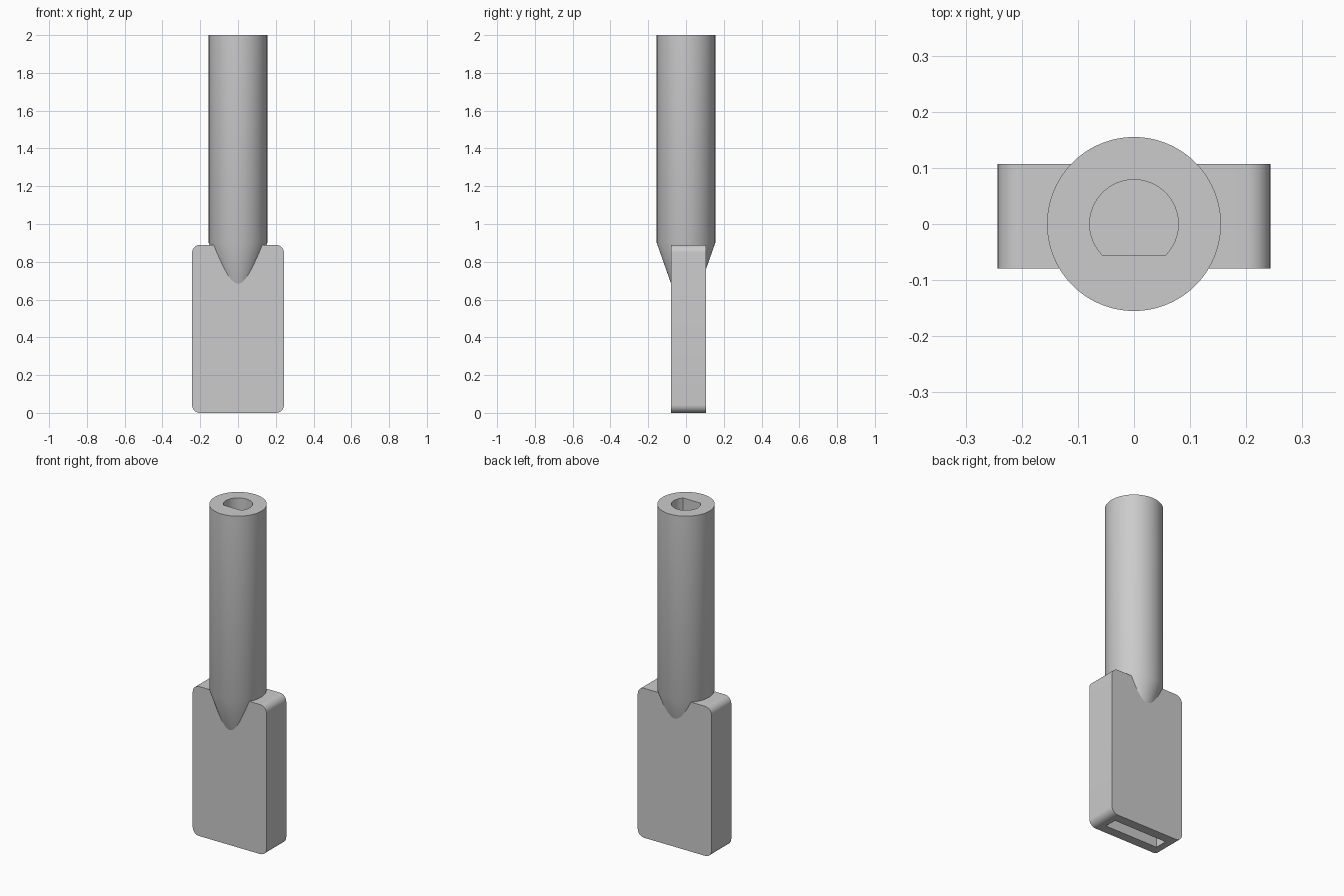
import bpy, bmesh, math
from mathutils import Vector

if "Cube" in bpy.data.objects:
    bpy.data.objects.remove(bpy.data.objects["Cube"])

# Single grey material
grey = bpy.data.materials.new("plain_grey")
grey.use_nodes = True
colour = (0.6, 0.6, 0.6, 1)
grey.diffuse_color = colour
grey.node_tree.nodes["Principled BSDF"].inputs["Base Color"].default_value = colour


def make_object(name, bm):
    bmesh.ops.recalc_face_normals(bm, faces=bm.faces)
    mesh = bpy.data.meshes.new(name)
    bm.to_mesh(mesh)
    bm.free()
    mesh.materials.append(grey)
    obj = bpy.data.objects.new(name, mesh)
    bpy.context.collection.objects.link(obj)
    return obj


def prism(name, outline, offset):
    """Extrude a closed outline of 3D points along an offset."""
    bm = bmesh.new()
    face = bm.faces.new([bm.verts.new(p) for p in outline])
    new = bmesh.ops.extrude_face_region(bm, geom=[face])["geom"]
    verts = [g for g in new if isinstance(g, bmesh.types.BMVert)]
    bmesh.ops.translate(bm, verts=verts, vec=Vector(offset))
    return make_object(name, bm)


def lathe(name, profile, sides):
    """Closed solid of revolution from (radius, height) pairs."""
    bm = bmesh.new()
    rings = [[bm.verts.new((r * math.cos(2 * math.pi * i / sides),
                            r * math.sin(2 * math.pi * i / sides), z))
              for i in range(sides)] for r, z in profile]
    for a, b in zip(rings, rings[1:]):
        for i in range(sides):
            j = (i + 1) % sides
            bm.faces.new((a[i], a[j], b[j], b[i]))
    bm.faces.new(rings[0])
    bm.faces.new(rings[-1])
    return make_object(name, bm)


def activate(obj):
    bpy.ops.object.select_all(action='DESELECT')
    obj.select_set(True)
    bpy.context.view_layer.objects.active = obj


def cut(obj, cutter):
    cutter.hide_render = True
    activate(obj)
    mod = obj.modifiers.new("cut", 'BOOLEAN')
    mod.operation = 'DIFFERENCE'
    mod.solver = 'EXACT'
    mod.object = cutter
    bpy.ops.object.modifier_apply(modifier=mod.name)
    bpy.data.objects.remove(cutter)


# Flat paddle with rounded corners
half, height, radius, front, back = 0.243, 0.89, 0.042, -0.079, 0.107
outline = []
for quarter, (sx, top) in enumerate([(1, 1), (-1, 1), (-1, 0), (1, 0)]):
    cx = sx * (half - radius)
    cz = height - radius if top else radius
    for step in range(11):
        a = math.radians(90 * quarter + 9 * step)
        outline.append((cx + radius * math.cos(a), front, cz + radius * math.sin(a)))
paddle = prism("paddle", outline, (0, back - front, 0))

# Slot in the underside
slot = [(-0.175, -0.023, -0.1), (0.175, -0.023, -0.1),
        (0.175, 0.051, -0.1), (-0.175, 0.051, -0.1)]
cut(paddle, prism("slot_cutter", slot, (0, 0, 0.7)))

# Round shaft with tapered lower end
shaft = lathe("shaft", [(0.074, 0.67), (0.155, 0.9), (0.155, 2)], 96)

# D-shaped socket in the top
bore, flat = 0.079, -0.055
start = math.asin(flat / bore)
sweep = math.pi - 2 * start
socket = [(bore * math.cos(start + sweep * i / 48),
           bore * math.sin(start + sweep * i / 48), 1.5) for i in range(49)]
cut(shaft, prism("socket_cutter", socket, (0, 0, 0.6)))

for part in (paddle, shaft):
    activate(part)
    bpy.ops.object.shade_smooth_by_angle(angle=math.radians(30))
